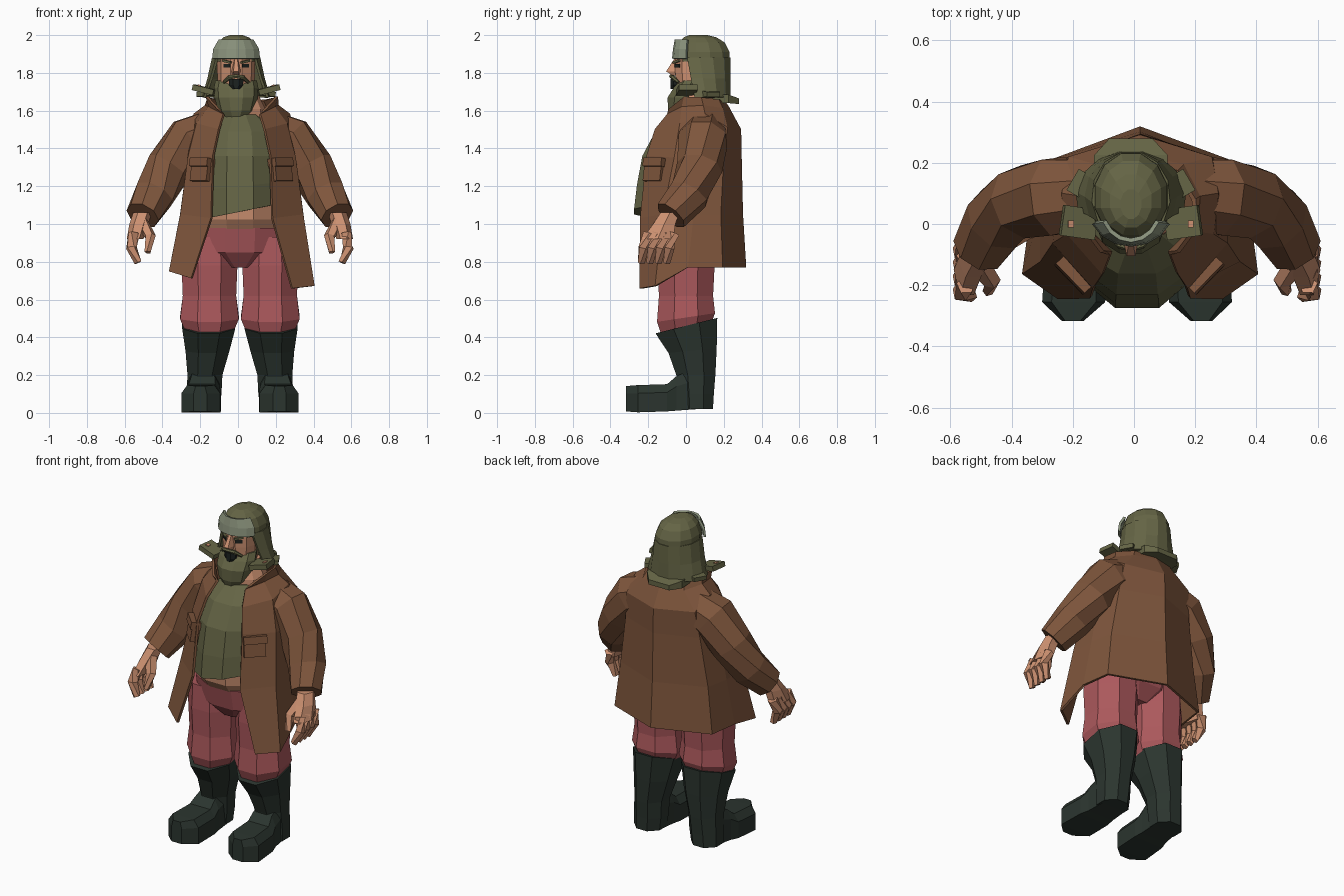
import bpy, bmesh, math
from mathutils import Vector, Euler

cube = bpy.data.objects.get("Cube")
if cube:
    bpy.data.objects.remove(cube, do_unlink=True)


def material(name, red, green, blue):
    mat = bpy.data.materials.new(name)
    mat.use_nodes = True
    mat.diffuse_color = (red, green, blue, 1)
    shader = next(n for n in mat.node_tree.nodes if n.type == 'BSDF_PRINCIPLED')
    shader.inputs["Base Color"].default_value = (red, green, blue, 1)
    shader.inputs["Roughness"].default_value = .9
    return mat


coat_brown = material("coat brown", .21, .092, .045)
trouser_red = material("trouser red", .41, .098, .107)
olive = material("olive green", .13, .13, .06)
pale_green = material("pale grey green", .26, .295, .205)
boot_green = material("dark boot green", .024, .035, .028)
skin = material("skin", .61, .283, .165)
near_black = material("near black", .012, .016, .014)

MIDDLE = .01        # the body's centre line
HEAD_X = -.01       # the head leans slightly off it
SIDES = (("left", 1), ("right", -1))


def finish(name, bm, mat, thickness=0):
    bmesh.ops.recalc_face_normals(bm, faces=bm.faces)
    mesh = bpy.data.meshes.new(name)
    bm.to_mesh(mesh)
    bm.free()
    mesh.materials.append(mat)
    obj = bpy.data.objects.new(name, mesh)
    bpy.context.scene.collection.objects.link(obj)
    if thickness:
        solid = obj.modifiers.new("thickness", 'SOLIDIFY')
        solid.thickness = thickness
        solid.offset = 0
    return obj


def loft(name, rings, mat, closed=True, thickness=0):
    """Skin a list of point rings; closed rings get end caps."""
    bm = bmesh.new()
    rows = [[bm.verts.new(p) for p in ring] for ring in rings]
    count = len(rows[0])
    for low, high in zip(rows, rows[1:]):
        for i in range(count if closed else count - 1):
            j = (i + 1) % count
            bm.faces.new((low[i], low[j], high[j], high[i]))
    if closed:
        bm.faces.new(rows[0])
        bm.faces.new(rows[-1])
    return finish(name, bm, mat, thickness)


def arc(cx, cy, z, rx, ry, start, end, steps, tilt=(0, 0)):
    """Points on an ellipse, angles in degrees counted from the front."""
    points = []
    for i in range(steps + 1):
        a = math.radians(start + (end - start) * i / steps)
        x, y = rx * math.sin(a), -ry * math.cos(a)
        points.append((cx + x, cy + y, z + tilt[0] * x + tilt[1] * y))
    return points


def ring(cx, cy, z, rx, ry, sides=10, tilt=(0, 0)):
    half = 180 / sides
    return arc(cx, cy, z, rx, ry, half, half + 360, sides, tilt)[:-1]


def tube(name, path, mat, sides=8):
    """Tapered tube along (x, y, z, radius) stations."""
    centres = [Vector(p[:3]) for p in path]
    rings = []
    for i, centre in enumerate(centres):
        along = centres[min(i + 1, len(path) - 1)] - centres[max(i - 1, 0)]
        turn = along.to_track_quat('Z', 'Y')
        rings.append([centre + turn @ Vector(p)
                      for p in ring(0, 0, 0, path[i][3], path[i][3], sides)])
    return loft(name, rings, mat)


def box(name, centre, size, mat, turn=(0, 0, 0)):
    bm = bmesh.new()
    bmesh.ops.create_cube(bm, size=1)
    rotation = Euler([math.radians(a) for a in turn]).to_matrix()
    for v in bm.verts:
        v.co = rotation @ Vector(c * s for c, s in zip(v.co, size)) + Vector(centre)
    return finish(name, bm, mat)


# Legs, boots, sleeves and hands, once for each side
for side, s in SIDES:
    def across(x):
        return MIDDLE + s * x

    leg = [(.435, .135, .14, .2), (.505, .168, .166, .15), (.62, .153, .155, 0),
           (.78, .16, .164, 0), (.93, .147, .16, 0)]
    loft(side + "_trouser_leg", [ring(across(.161), 0, z, rx, ry, 8, (0, lean))
                                 for z, rx, ry, lean in leg], trouser_red)

    shaft = [(.165, .002, .462, .152, .177, .25), (.172, .035, .33, .125, .138, .1),
             (.185, .052, .2, .1, .112, 0), (.19, .055, .1, .1, .1, 0),
             (.195, .055, .02, .094, .095, 0)]
    loft(side + "_boot_shaft", [ring(across(x), y, z, rx, ry, 8, (0, lean))
                                for x, y, z, rx, ry, lean in shaft], boot_green)

    foot = [(.19, .06, .08, .24, .02), (.195, -.05, .088, .195, .012),
            (.2, -.1, .1, .152, .008), (.207, -.255, .103, .147, .003),
            (.21, -.317, .035, .142, .008)]
    loft(side + "_boot_foot",
         [[(across(x + w * k), y, low + (high - low) * h)
           for k, h in ((-1, 0), (-1, .7), (-.7, 1), (.7, 1), (1, .7), (1, 0))]
          for x, y, w, high, low in foot], boot_green)

    sleeve = [(.15, .1, 1.49, .12), (.265, .09, 1.445, .135), (.375, .072, 1.3, .122),
              (.455, .015, 1.155, .112), (.515, -.08, 1.045, .092)]
    tube(side + "_sleeve", [(across(x), y, z, r) for x, y, z, r in sleeve], coat_brown)

    palm = [(.515, -.085, 1.06, .05, .058), (.535, -.115, 1, .05, .068),
            (.555, -.15, .92, .044, .095)]
    loft(side + "_palm", [ring(across(x), y, z, rx, ry, 6)
                          for x, y, z, rx, ry in palm], skin)
    for number in range(4):
        y = -.21 + .045 * number
        tube(f"{side}_finger_{number}", [(across(.56), y + .01, .95, .031),
             (across(.575), y - .015, .875, .03), (across(.54), y - .025, .795, .02)], skin, 5)
    tube(side + "_thumb", [(across(.52), -.13, 1.01, .038), (across(.475), -.185, .935, .03),
         (across(.487), -.22, .85, .018)], skin, 5)

    # Chest pocket with its flap
    face = (-9, 0, 46 * s)
    pocket_x = .018 + s * .208
    box(side + "_pocket", (pocket_x, -.163, 1.285), (.125, .045, .12), coat_brown, face)
    box(side + "_pocket_flap", (pocket_x, -.16, 1.325), (.135, .058, .045), coat_brown, face)

# Trunk: hips, bare belly, jumper and neck
loft("hips", [ring(MIDDLE, -.01, z, rx, ry) for z, rx, ry in
     ((.77, .09, .1), (.85, .25, .17), (.98, .26, .2))], trouser_red)
loft("belly", [ring(MIDDLE, -.02, z, rx, ry) for z, rx, ry in
     ((.95, .22, .17), (1.025, .23, .228), (1.12, .23, .238))], skin)
jumper = [(1.065, -.02, .23, .268, .2), (1.2, -.02, .23, .252, .1),
          (1.36, -.02, .22, .222, 0), (1.49, -.01, .2, .16, 0), (1.58, .02, .1, .1, 0)]
loft("jumper", [ring(MIDDLE, y, z, rx, ry, 10, (lean, 0))
                for z, y, rx, ry, lean in jumper], olive)
loft("neck", [ring(MIDDLE, .05, z, rx, ry) for z, rx, ry in
     ((1.5, .14, .12), (1.61, .135, .115), (1.7, .09, .085))], skin)

# Open coat: half rows from front edge to middle of back, hem to collar
coat_halves = [
    [(.265, -.24, .685), (.38, -.16, .71), (.355, .01, .77), (.33, .19, .77), (0, .312, .77)],
    [(.16, -.238, 1.03), (.32, -.12, 1.05), (.32, .04, 1.05), (.295, .18, 1.05), (0, .295, 1.05)],
    [(.15, -.205, 1.36), (.28, -.06, 1.35), (.28, .06, 1.35), (.25, .195, 1.35), (0, .288, 1.35)],
    [(.12, -.16, 1.5), (.235, -.03, 1.53), (.25, .1, 1.58), (.23, .215, 1.51), (0, .285, 1.5)],
    [(.095, -.095, 1.58), (.17, -.02, 1.62), (.19, .09, 1.625), (.14, .19, 1.61), (0, .22, 1.62)],
    [(.125, -.09, 1.61), (.185, -.01, 1.675), (.175, .08, 1.67), (.12, .17, 1.655), (0, .2, 1.65)],
]
coat_rows = []
for half in coat_halves:
    row = [(-x, y, z) for x, y, z in half] + half[-2::-1]
    # The front corners of the hem hang lower on one side
    coat_rows.append([(x + .02, y, z - (.1 * x if z < .75 else 0)) for x, y, z in row])
loft("coat", coat_rows, coat_brown, closed=False, thickness=.014)

# Head, face and beard
loft("head", [ring(HEAD_X, .04, z, rx, ry) for z, rx, ry in
     ((1.62, .07, .07), (1.7, .095, .095), (1.8, .1, .102), (1.9, .1, .102))], skin)
loft("nose", [[(HEAD_X - w, -.04, z), (HEAD_X - w * .5, y, z),
               (HEAD_X + w * .5, y, z), (HEAD_X + w, -.04, z)]
              for z, w, y in ((1.785, .022, -.07), (1.808, .028, -.105), (1.875, .014, -.062))], skin)
beard = [(1.56, -.025, .06, .06), (1.6, -.015, .095, .085), (1.67, -.002, .115, .1),
         (1.72, .012, .118, .082), (1.76, .035, .11, .072)]
loft("beard", [ring(HEAD_X, y, z, rx, ry, 10) for z, y, rx, ry in beard], olive)
loft("mouth", [ring(HEAD_X, -.055, z, w, .029, 8) for z, w in
     ((1.715, .022), (1.735, .04), (1.768, .042))], near_black)
tube("moustache", [(HEAD_X + x, y, z, r) for x, y, z, r in
     ((-.065, -.04, 1.75, .008), (-.035, -.07, 1.777, .012), (0, -.08, 1.782, .01),
      (.035, -.07, 1.777, .012), (.065, -.04, 1.75, .008))], olive, 6)
for side, s in SIDES:
    box(side + "_eye", (HEAD_X + s * .048, -.045, 1.838), (.042, .009, .02), near_black, (0, 0, 36 * s))
    box(side + "_brow", (HEAD_X + s * .048, -.048, 1.86), (.052, .02, .012), olive, (0, -12 * s, 36 * s))

# Fur hat: crown, turned-up brim, hanging skirt and loose flaps
crown = [(1.86, .09, .124, .147), (1.91, .09, .122, .145), (1.96, .085, .102, .125),
         (1.988, .075, .07, .09), (2, .065, .035, .05)]
loft("hat_crown", [ring(HEAD_X, y, z, rx, ry, 12) for z, y, rx, ry in crown], olive)
loft("hat_brim", [arc(HEAD_X, .055, z, rx, ry, -65, 65, 6) for z, rx, ry in
     ((1.875, .134, .122), (1.925, .128, .117), (1.975, .095, .108))],
     pale_green, closed=False, thickness=.014)
loft("hat_skirt", [arc(HEAD_X, .09, z, rx, .143, start, 360 - start, 9) for z, rx, start in
     ((1.88, .122, 55), (1.77, .145, 64), (1.67, .175, 72))],
     olive, closed=False, thickness=.014)
loft("hat_neck_flap", [[(HEAD_X - w, y, low), (HEAD_X - w, y, high),
                        (HEAD_X + w, y, high), (HEAD_X + w, y, low)]
     for y, w, low, high in ((.14, .12, 1.645, 1.69), (.225, .12, 1.64, 1.685), (.28, .07, 1.635, 1.665))], olive)
for side, s in SIDES:
    box(side + "_ear_flap", (HEAD_X + s * .17, .005, 1.71), (.115, .1, .03), olive, (0, -14 * s, 8 * s))
    box(side + "_rear_flap", (HEAD_X + s * .155, .125, 1.69), (.08, .08, .026), olive, (0, 5 * s, 30 * s))
    box(side + "_flap_button", (HEAD_X + s * .196, 0, 1.733), (.018, .022, .009), skin, (0, -14 * s, 0))
